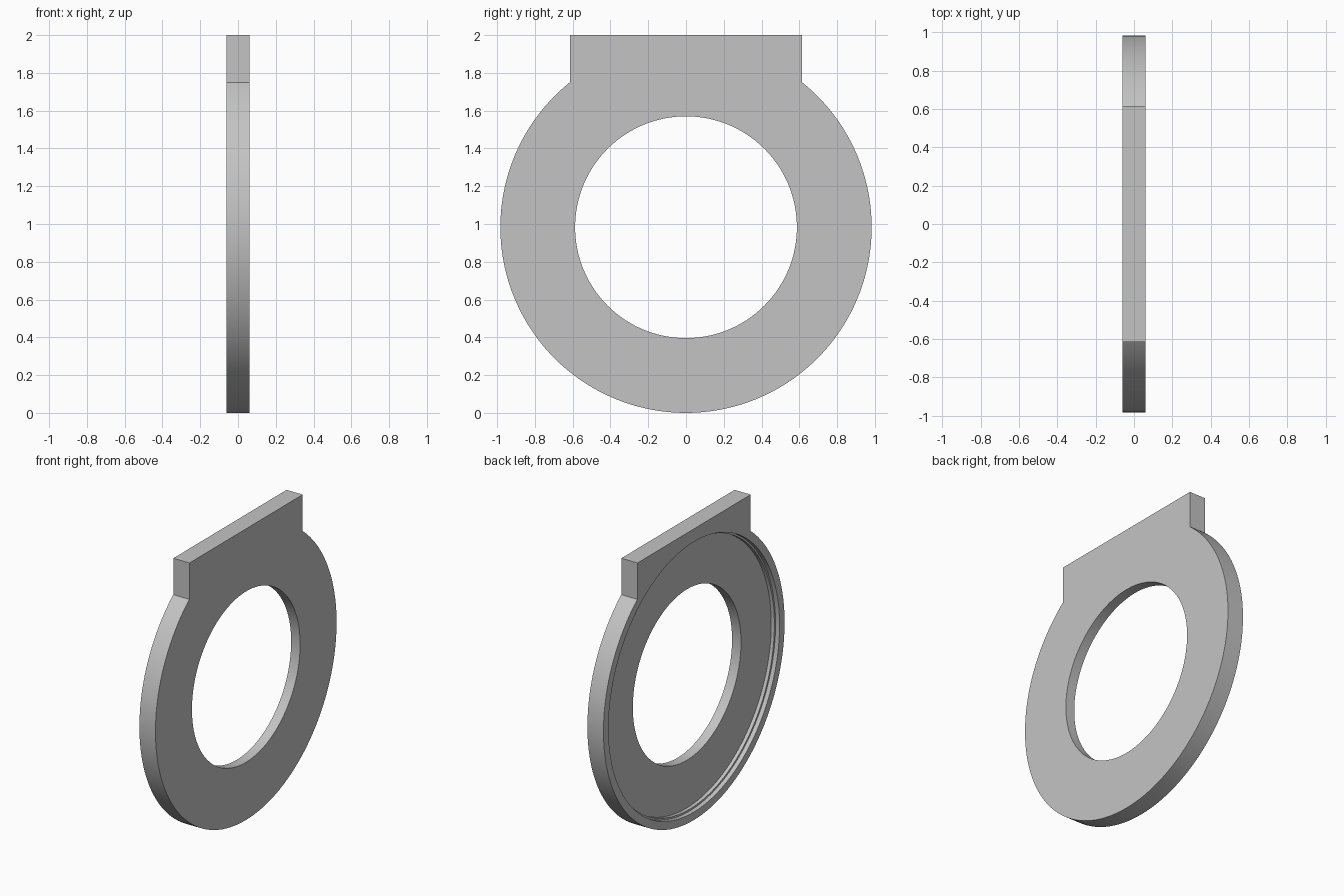
import bpy
import bmesh
from math import cos, sin, acos, atan2, pi

cube = bpy.data.objects.get("Cube")
if cube:
    bpy.data.objects.remove(cube, do_unlink=True)

# Dimensions
RADIUS = 0.983
TAB_HALF = 0.615
TAB_TOP = 2.0 - RADIUS      # measured from the ring centre
HOLE = 0.587
POCKET, LEDGE = 0.928, 0.915
HALF = 0.061
LEDGE_X, FLOOR_X = -HALF + 0.03, -HALF + 0.054
SEGMENTS = 144

# Ray angles: an even circle plus the exact tab corners
corners = [acos(TAB_HALF / RADIUS), atan2(TAB_TOP, TAB_HALF)]
angles = sorted([2 * pi * i / SEGMENTS for i in range(SEGMENTS)]
                + corners + [pi - a for a in corners])


def circle(radius):
    return lambda a: radius


def outline(a):
    """Outer edge: the circle joined with the square tab."""
    if corners[0] <= a <= pi - corners[0]:
        side = TAB_HALF / max(abs(cos(a)), 0.0001)
        return max(RADIUS, min(side, TAB_TOP / sin(a)))
    return RADIUS


# Cross-section loops, going round from the outer edge to the hole and back
section = [
    (HALF, outline), (-HALF, outline),
    (-HALF, circle(POCKET)), (LEDGE_X, circle(POCKET)),
    (LEDGE_X, circle(LEDGE)), (FLOOR_X, circle(LEDGE)),
    (FLOOR_X, circle(HOLE)), (HALF, circle(HOLE)),
]

bm = bmesh.new()
loops = [[bm.verts.new((x, r(a) * cos(a), RADIUS + r(a) * sin(a))) for a in angles]
         for x, r in section]
for k, loop in enumerate(loops):
    following = loops[(k + 1) % len(loops)]
    for i in range(len(angles)):
        j = (i + 1) % len(angles)
        bm.faces.new((loop[i], loop[j], following[j], following[i]))
bmesh.ops.recalc_face_normals(bm, faces=bm.faces)

mesh = bpy.data.meshes.new("ring_plate")
bm.to_mesh(mesh)
bm.free()
plate = bpy.data.objects.new("ring_plate", mesh)
bpy.context.collection.objects.link(plate)

# Plain grey finish
grey = bpy.data.materials.new("plain_grey")
grey.use_nodes = True
colour = (0.55, 0.55, 0.55, 1)
grey.diffuse_color = colour
grey.node_tree.nodes["Principled BSDF"].inputs["Base Color"].default_value = colour
mesh.materials.append(grey)

# Smooth round walls, sharp rims
bpy.ops.object.select_all(action='DESELECT')
plate.select_set(True)
bpy.context.view_layer.objects.active = plate
bpy.ops.object.shade_smooth_by_angle(angle=pi / 6)
